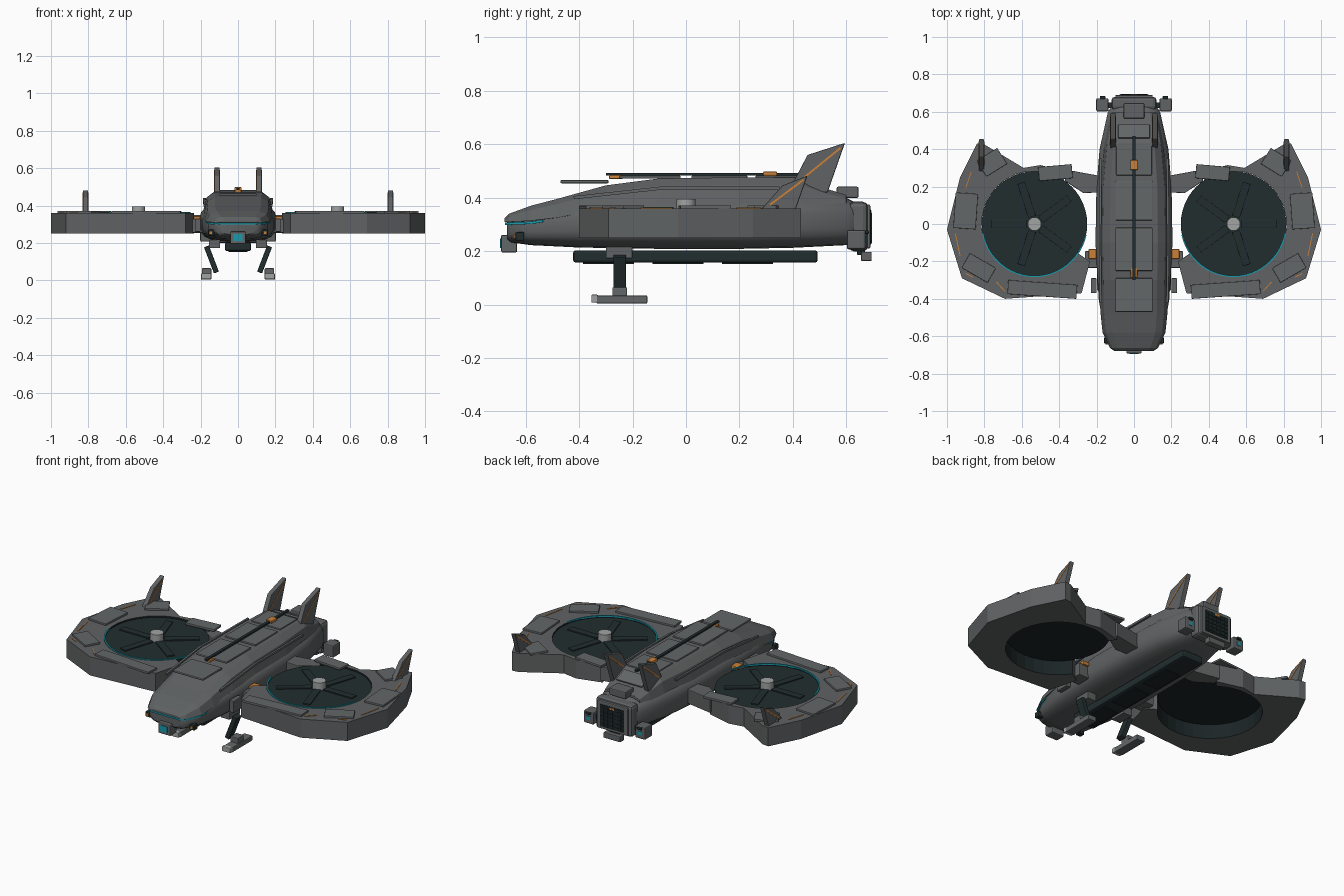
import bpy, bmesh, math
from mathutils import Matrix, Vector, Euler

if "Cube" in bpy.data.objects:
    bpy.data.objects.remove(bpy.data.objects["Cube"])


def material(name, rgb):
    m = bpy.data.materials.new(name)
    m.diffuse_color = (*rgb, 1)
    m.use_nodes = True
    m.node_tree.nodes["Principled BSDF"].inputs["Base Color"].default_value = m.diffuse_color
    return m


GREY = material("hull grey", (0.115, 0.122, 0.125))
PANEL = material("panel grey", (0.125, 0.135, 0.138))
DARK = material("dark teal", (0.016, 0.027, 0.028))
BLADE = material("blade black", (0.011, 0.018, 0.019))
LIGHT = material("light metal", (0.36, 0.37, 0.37))
ORANGE = material("orange", (0.60, 0.22, 0.04))
CYAN = material("cyan", (0.01, 0.33, 0.42))


def finish(bm, name, mat, mirror=False, bevel=0.0, smooth=False):
    bmesh.ops.recalc_face_normals(bm, faces=bm.faces)
    me = bpy.data.meshes.new(name)
    bm.to_mesh(me)
    bm.free()
    ob = bpy.data.objects.new(name, me)
    bpy.context.collection.objects.link(ob)
    me.materials.append(mat)
    if bevel:
        b = ob.modifiers.new("bevel", 'BEVEL')
        b.width, b.segments = bevel, 2
    if mirror:
        ob.modifiers.new("mirror", 'MIRROR')
    if smooth:
        bpy.ops.object.select_all(action='DESELECT')
        ob.select_set(True)
        bpy.context.view_layer.objects.active = ob
        bpy.ops.object.shade_smooth_by_angle(angle=math.radians(35))
    return ob


def box(name, loc, size, mat, rot=(0, 0, 0), mirror=False, bevel=0.004):
    bm = bmesh.new()
    rot = Euler([math.radians(a) for a in rot]).to_matrix().to_4x4()
    bmesh.ops.create_cube(bm, size=1, matrix=Matrix.Translation(loc) @ rot @ Matrix.Diagonal((*size, 1)))
    return finish(bm, name, mat, mirror, bevel)


def cylinder(name, loc, r, h, mat, seg=32, mirror=True):
    bm = bmesh.new()
    bmesh.ops.create_cone(bm, cap_ends=True, segments=seg, radius1=r, radius2=r, depth=h,
                          matrix=Matrix.Translation(loc))
    return finish(bm, name, mat, mirror, 0, True)


def loft(name, sections, mat, **kw):
    """Skin matching rings of points and cap both ends."""
    bm = bmesh.new()
    rings = [[bm.verts.new(p) for p in s] for s in sections]
    n = len(rings[0])
    for a, b in zip(rings, rings[1:]):
        for i in range(n):
            bm.faces.new((a[i], a[(i + 1) % n], b[(i + 1) % n], b[i]))
    bm.faces.new(rings[0])
    bm.faces.new(rings[-1])
    return finish(bm, name, mat, **kw)


def side_plate(name, pts, x, t, mat, bevel=0.004):
    """Extrude a (y, z) outline sideways, mirrored."""
    return loft(name, [[(x + d, y, z) for y, z in pts] for d in (-t / 2, t / 2)], mat,
                mirror=True, bevel=bevel)


def tube(name, pts, r, mat, mirror=True):
    """Thin square strip along a path."""
    rings = []
    for i, p in enumerate(pts):
        d = (Vector(pts[min(i + 1, len(pts) - 1)]) - Vector(pts[max(i - 1, 0)])).normalized()
        side = d.cross(Vector((0, 0, 1))).normalized()
        up = side.cross(d)
        rings.append([Vector(p) + r * (a * side + b * up) for a, b in ((-1, -1), (1, -1), (1, 1), (-1, 1))])
    return loft(name, rings, mat, mirror=mirror)


# Fuselage: rounded lower hull
def oval(y, w, zb, zt, n=24, e=0.62):
    pts = []
    for i in range(n):
        a = 2 * math.pi * (i + 0.5) / n
        c, s = math.cos(a), math.sin(a)
        pts.append((w * math.copysign(abs(c) ** e, c), y,
                    (zb + zt) / 2 + (zt - zb) / 2 * math.copysign(abs(s) ** e, s)))
    return pts


HULL = [(-.67, .095, .245, .32), (-.655, .122, .232, .335), (-.58, .16, .222, .36),
        (-.4, .19, .213, .385), (-.1, .207, .208, .41), (.2, .202, .208, .41),
        (.4, .185, .212, .41), (.6, .14, .222, .40), (.63, .12, .235, .385)]
loft("lower_hull", [oval(*s) for s in HULL], GREY, smooth=True)

# Faceted upper deck, its rim overhanging the nose light strip
DECK = [(-.68, .105, .308, .322), (-.662, .13, .309, .34), (-.58, .169, .313, .37),
        (-.48, .179, .325, .396), (-.3, .182, .36, .446), (-.1, .187, .37, .472),
        (.2, .183, .37, .476), (.43, .16, .37, .476), (.53, .14, .37, .432), (.6, .125, .36, .41)]
deck = []
for y, w, zb, zt in DECK:
    half = [(w, zb), (w * .9, zb + .72 * (zt - zb)), (w * .68, zt)]
    deck.append([(x, y, z) for x, z in half] + [(-x, y, z) for x, z in reversed(half)])
loft("upper_deck", deck, GREY, bevel=.002)

# Deck panels, spine rail and its clamps
box("front_deck_panel", (0, -.38, .46), (.2, .18, .012), PANEL)
for i, (y0, y1, w) in enumerate([(-.25, -.02, .2), (.02, .23, .2), (.26, .42, .19)]):
    box(f"deck_panel_{i}", (0, (y0 + y1) / 2, .477), (w, y1 - y0, .012), PANEL)
box("rear_deck_panel", (0, .495, .452), (.17, .08, .012), PANEL, rot=(-24, 0, 0))
box("spine_rail", (0, .085, .488), (.016, .77, .01), DARK, bevel=0)
box("spine_clamp_rear", (0, .315, .49), (.038, .052, .016), ORANGE)
box("spine_clamp_front", (0, -.262, .477), (.036, .052, .014), ORANGE)
tube("deck_side_rib", [(.178, -.42, .40), (.182, -.1, .435), (.178, .35, .435)], .006, PANEL)

# Nose: light strip, sensor, side cameras
tube("nose_light_strip", [(0, -.673, .302), (.095, -.673, .302), (.122, -.657, .303),
                          (.160, -.58, .306), (.169, -.535, .313)], .0045, CYAN)
box("nose_sensor", (0, -.662, .228), (.082, .06, .066), PANEL, bevel=.006)
box("sensor_lens", (0, -.693, .229), (.046, .006, .036), CYAN, bevel=0)
box("nose_camera", (.143, -.622, .255), (.034, .032, .032), DARK, mirror=True)
box("nose_marker", (.145, -.639, .255), (.014, .008, .014), ORANGE, mirror=True, bevel=0)

# Belly pod with plates
box("belly_pod", (0, .035, .18), (.14, .915, .046), DARK, bevel=.01)
for i, y in enumerate((-.29, -.03, .23)):
    box(f"belly_plate_{i}", (0, y, .155), (.1, .19, .008), BLADE, bevel=0)

# Landing legs
box("leg_mount", (.125, -.25, .195), (.06, .1, .045), GREY, mirror=True)
box("leg_strut", (.142, -.248, .112), (.028, .048, .15), DARK, rot=(0, 21, 0), mirror=True)
box("leg_bracket", (.168, -.248, .045), (.05, .055, .04), PANEL, mirror=True)
box("foot", (.17, -.24, .019), (.055, .19, .03), PANEL, mirror=True)
box("foot_toe", (.17, -.342, .022), (.055, .025, .03), LIGHT, mirror=True)

# Tail: engine block, grille, thruster pods
box("engine_block", (0, .645, .292), (.24, .07, .186), GREY, bevel=.018)
box("engine_frame", (0, .675, .292), (.2, .03, .165), PANEL, bevel=.006)
box("engine_grille", (0, .689, .29), (.155, .008, .13), BLADE, bevel=0)
for i in range(5):
    box(f"grille_bar_{i}", (0, .693, .24 + .023 * i), (.145, .006, .005), DARK, bevel=0)
    box(f"grille_post_{i}", (-.056 + .028 * i, .693, .286), (.005, .006, .115), DARK, bevel=0)
box("grille_marker", (0, .692, .346), (.03, .006, .012), ORANGE, bevel=0)
box("tail_top_box", (0, .605, .42), (.11, .082, .042), GREY, bevel=.006)
box("tail_bottom_box", (0, .675, .18), (.11, .04, .034), GREY)
box("tail_bottom_link", (0, .655, .205), (.07, .03, .04), DARK)
box("thruster_arm", (.125, .635, .25), (.06, .03, .03), DARK, mirror=True)
box("thruster_pod", (.169, .637, .243), (.066, .07, .072), GREY, bevel=.007, mirror=True)
box("thruster_light", (.169, .672, .241), (.022, .006, .022), CYAN, mirror=True, bevel=0)
box("thruster_cap", (.168, .675, .271), (.03, .018, .014), DARK, mirror=True)

# Tail fins and duct winglets, each with a thin orange stripe
FINS = [("tail_fin", .112, [(.40, .455), (.455, .56), (.595, .605), (.53, .42), (.42, .42)],
         (.425, .462), (.578, .586)),
        ("winglet", .815, [(.28, .355), (.36, .445), (.455, .483), (.41, .355)], (.315, .374), (.44, .467))]
for name, x, pts, a, b in FINS:
    side_plate(name, pts, x, .028, GREY)
    side_plate(name + "_stripe", [(a[0] - .002, a[1] + .003), (b[0] - .002, b[1] + .003),
                                  (b[0] + .002, b[1] - .003), (a[0] + .002, a[1] - .003)], x, .031, ORANGE, 0)

# Wing ducts: open C-shaped ring around each rotor
CX, R = .532, .283
OUTLINE = [(.235, -.2), (.28, -.37), (.69, -.4), (.92, -.29), (1, -.03), (.93, .25),
           (.84, .43), (.80, .425), (.59, .30), (.50, .315), (.35, .275)]
ring = []
for a, b in zip(OUTLINE, OUTLINE[1:]):
    steps = max(1, round(math.dist(a, b) / .09))
    ring += [tuple(p + (q - p) * k / steps for p, q in zip(a, b)) for k in range(steps)]
ring.append(OUTLINE[-1])
sections = []
for x, y in ring:
    t = math.atan2(y, x - CX)
    ix, iy = CX + R * math.cos(t), R * math.sin(t)
    sections.append([(x, y, .25), (x, y, .36), (ix, iy, .36), (ix, iy, .25)])
duct = loft("duct_ring", sections, GREY, mirror=True)
duct.data.materials.append(BLADE)
for f in duct.data.polygons:  # dark inner wall
    if abs(f.normal.z) < .5 and math.hypot(f.center.x - CX, f.center.y) < R + .002:
        f.material_index = 1

# Rotor disc, blades and hub
cylinder("rotor_disc", (CX, 0, .345), R - .001, .012, DARK, 48)
cylinder("rotor_underside", (CX, 0, .336), R - .004, .006, BLADE, 48)
for i in range(5):
    a = math.radians(72 * i)
    box(f"rotor_blade_{i}", (CX + .135 * math.cos(a), .135 * math.sin(a), .356), (.19, .042, .007),
        DARK, rot=(0, 0, 72 * i), mirror=True, bevel=.001)
cylinder("rotor_hub", (CX, 0, .373), .036, .044, LIGHT, 20)


def arc(r, a0, a1, z, n=24):
    return [(CX + r * math.cos(math.radians(a0 + (a1 - a0) * i / n)),
             r * math.sin(math.radians(a0 + (a1 - a0) * i / n)), z) for i in range(n + 1)]


tube("duct_light_arc", arc(R - .003, -168, -10, .361), .004, CYAN)

# Armour plates on the ring
PLATES = [(.76, .33, .13, .10, -32), (.90, .07, .12, .19, 4), (.83, -.235, .16, .09, 30),
          (.49, -.35, .37, .075, 4), (.42, .275, .18, .075, -5)]
for i, (x, y, sx, sy, r) in enumerate(PLATES):
    box(f"duct_plate_{i}", (x, y, .364), (sx, sy, .014), PANEL, rot=(0, 0, r), mirror=True, bevel=.003)

# Orange edge lines between the plates
for i, (p, q) in enumerate([((.955, -.05), (.93, -.17)), ((.90, .19), (.87, .28)),
                            ((.90, -.265), (.86, -.285)), ((.735, -.31), (.69, -.36))]):
    tube(f"duct_edge_line_{i}", [(*p, .361), (*q, .361)], .0024, ORANGE)

# Arms joining the ducts to the hull
box("front_arm", (.222, -.19, .292), (.08, .09, .075), GREY, mirror=True)
box("front_arm_joint", (.215, -.33, .295), (.03, .08, .07), GREY, mirror=True)
box("arm_clamp", (.222, -.16, .333), (.042, .052, .022), ORANGE, mirror=True)
loft("rear_arm", [[(.17, .17, z), (.27, .165, z), (.37, .23, z), (.36, .29, z), (.17, .255, z)]
                  for z in (.265, .35)], GREY, mirror=True, bevel=.004)
